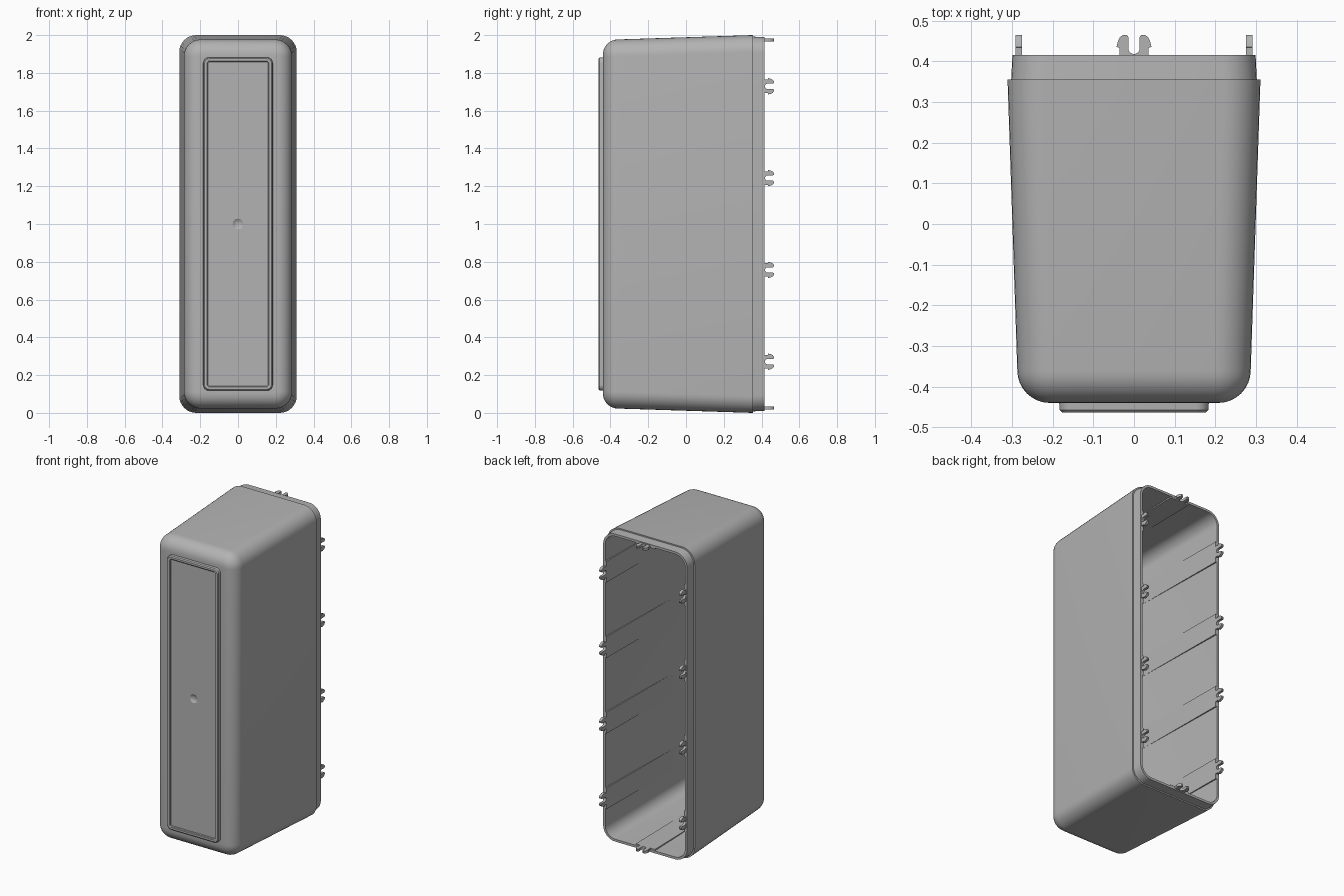
import bpy, bmesh, math
from mathutils import Vector

cube = bpy.data.objects.get("Cube")
if cube:
    bpy.data.objects.remove(cube, do_unlink=True)

grey = bpy.data.materials.new("plain grey plastic")
grey.use_nodes = True
COLOUR = (0.45, 0.45, 0.45, 1)
grey.diffuse_color = COLOUR
grey.node_tree.nodes["Principled BSDF"].inputs["Base Color"].default_value = COLOUR


def finish(name, bm):
    bmesh.ops.recalc_face_normals(bm, faces=bm.faces)
    mesh = bpy.data.meshes.new(name)
    bm.to_mesh(mesh)
    bm.free()
    mesh.materials.append(grey)
    ob = bpy.data.objects.new(name, mesh)
    bpy.context.collection.objects.link(ob)
    bpy.ops.object.select_all(action='DESELECT')
    ob.select_set(True)
    bpy.context.view_layer.objects.active = ob
    bpy.ops.object.shade_smooth_by_angle(angle=math.radians(32))
    return ob


def ring(bm, y, w, h, r, seg=8):
    """Rounded rectangle of half size w, h around the centre line at depth y."""
    verts = []
    for q, (sx, sz) in enumerate([(1, 1), (-1, 1), (-1, -1), (1, -1)]):
        for i in range(seg + 1):
            a = (q + i / seg) * math.pi / 2
            verts.append(bm.verts.new((sx * (w - r) + r * math.cos(a), y,
                                       1 + sz * (h - r) + r * math.sin(a))))
    return verts


def fillet(y, w, h, r, corner, steps=8):
    """Ring settings for a rounded front edge, from the side wall to the front."""
    out = []
    for i in range(steps + 1):
        a = i / steps * math.pi / 2
        d = r * (1 - math.cos(a))
        out.append((y - r * math.sin(a), w - d, h - d, corner - d))
    return out


# Hollow shell: inner wall, stepped rim, tapered outer wall, front frame, dimple
inner = fillet(-0.36, 0.264, 0.954, 0.06, 0.07)[::-1]
rim = [(0.415, 0.284, 0.974, 0.07), (0.415, 0.299, 0.989, 0.085),
       (0.355, 0.302, 0.992, 0.085), (0.355, 0.311, 1.0, 0.09)]
outer = fillet(-0.36, 0.287, 0.977, 0.08, 0.09)
frame = [(-0.44, 0.184, 0.882, 0.03), (-0.457, 0.183, 0.881, 0.03),
         (-0.463, 0.177, 0.875, 0.024), (-0.463, 0.165, 0.863, 0.012),
         (-0.46, 0.161, 0.859, 0.009), (-0.45, 0.16, 0.858, 0.008)]
dimple = [(-0.45 + 0.01 * (1 - (r / 0.028) ** 2), r, r, r)
          for r in (0.028, 0.023, 0.017, 0.009)]

bm = bmesh.new()
loops = [ring(bm, *s) for s in inner + rim + outer + frame + dimple]
for a, b in zip(loops, loops[1:]):
    n = len(a)
    for i in range(n):
        j = (i + 1) % n
        bm.faces.new((a[i], a[j], b[j], b[i]))
bm.faces.new(loops[0])
bm.faces.new(loops[-1])
finish("housing_shell", bm)


def prism(name, points, direction):
    bm = bmesh.new()
    face = bm.faces.new([bm.verts.new(p) for p in points])
    new = bmesh.ops.extrude_face_region(bm, geom=[face])["geom"]
    bmesh.ops.translate(bm, vec=direction,
                        verts=[v for v in new if isinstance(v, bmesh.types.BMVert)])
    return finish(name, bm)


# Two-pronged snap clip outline: (along wall, depth), mirrored about its middle
half = [(0.036, 0.395), (0.036, 0.434), (0.043, 0.435), (0.040, 0.448),
        (0.035, 0.459), (0.027, 0.465), (0.018, 0.465), (0.014, 0.46)]
half += [(0.014 * math.cos(a), 0.432 - 0.014 * math.sin(a))
         for a in (i * math.pi / 10 for i in range(6))]
clip = half + [(-u, v) for u, v in half[-2::-1]]

# Thickened pad under each clip, fading into the inner wall: (from wall, depth)
pad = [(0.006, 0.413), (-0.009, 0.413), (-0.0172, -0.25), (-0.012, -0.25)]
PAD_HALF = 0.068


def snap_set(label, centre, normal, along, wall):
    """One clip and its pad on the wall facing along the normal."""
    c, n, u = Vector(centre), Vector(normal), Vector(along)
    depth = Vector((0, 1, 0))
    prism(label + "_clip", [c + n * (wall - 0.009) + u * p + depth * v for p, v in clip],
          n * 0.017)
    prism(label + "_pad", [c + n * (wall + d) - u * PAD_HALF + depth * v for d, v in pad],
          u * PAD_HALF * 2)


for side, sx in (("left", 1), ("right", -1)):
    for k in range(4):
        snap_set(f"{side}_{k + 1}", (0, 0, 1 + 0.486 * (k - 1.5)),
                 (sx, 0, 0), (0, 0, 1), 0.284)
for side, sz in (("top", 1), ("bottom", -1)):
    snap_set(side, (0, 0, 1), (0, 0, sz), (1, 0, 0), 0.974)
